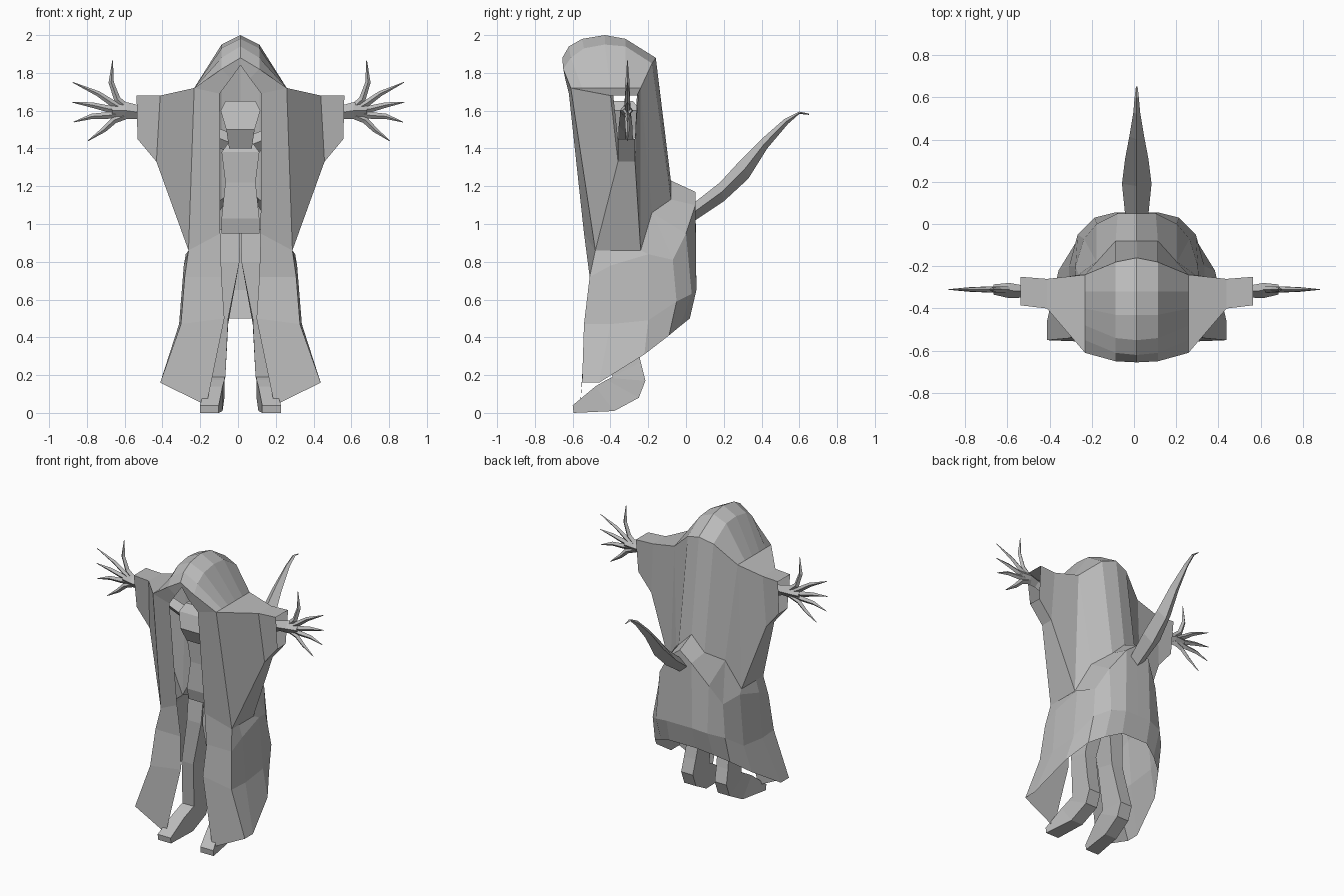
import bpy, bmesh
from mathutils import Vector

cube = bpy.data.objects.get("Cube")
if cube:
    bpy.data.objects.remove(cube, do_unlink=True)

CENTRE = .013  # symmetry plane of the figure

grey = bpy.data.materials.new("plain_grey")
grey.use_nodes = True
grey.diffuse_color = (.5, .5, .5, 1)
grey.node_tree.nodes["Principled BSDF"].inputs["Base Color"].default_value = (.5, .5, .5, 1)


def loft(name, rows, closed=False, caps=False, mirror=True, extra=()):
    """Bridge equal rows of points with flat faces; optionally mirror the result."""
    bm = bmesh.new()
    grid = [[bm.verts.new(p) for p in row] for row in rows]
    for a, b in zip(grid, grid[1:]):
        count = len(a)
        for i in range(count if closed else count - 1):
            j = (i + 1) % count
            bm.faces.new((a[i], a[j], b[j], b[i]))
    if caps:
        bm.faces.new(grid[0])
        bm.faces.new(grid[-1])
    for face in extra:
        bm.faces.new([bm.verts.new(p) for p in face])
    bmesh.ops.remove_doubles(bm, verts=bm.verts, dist=.0005)
    bmesh.ops.recalc_face_normals(bm, faces=bm.faces)
    mesh = bpy.data.meshes.new(name)
    bm.to_mesh(mesh)
    bm.free()
    mesh.materials.append(grey)
    obj = bpy.data.objects.new(name, mesh)
    obj.location.x = CENTRE
    bpy.context.collection.objects.link(obj)
    if mirror:
        mod = obj.modifiers.new("mirror", 'MIRROR')
        mod.use_clip = True
    return obj


def box_section(x, half, front_y, front_z, back_y, back_z):
    """Four-sided section of a leg or body, given its front and back heights."""
    return [(x - half, front_y, front_z), (x + half, front_y, front_z),
            (x + half, back_y, back_z), (x - half, back_y, back_z)]


def spike(name, path, radii, side, reach):
    """Tapered four-sided tube lying in the plane of the hand."""
    wrist = .54
    pts = [Vector((side * (wrist + (x - wrist) * reach), y, z)) for x, y, z in path]
    rows = []
    for i, p in enumerate(pts):
        along = (pts[min(i + 1, len(pts) - 1)] - pts[max(i - 1, 0)]).normalized()
        across = along.cross(Vector((0, 1, 0))).normalized() * radii[i]
        depth = Vector((0, radii[i] * .8, 0))
        rows.append([p + across, p + depth, p - across, p - depth])
    return loft(name, rows, closed=True, caps=True, mirror=False)


# Shared corners of the robe
shoulder_front, shoulder_back = (.245, -.61, 1.72), (.245, -.24, 1.72)
web_front, web_back = (.275, -.48, .86), (.275, -.24, .86)
cape_corner, cape_side, cape_mid = (.19, -.18, 1.06), (.1, -.08, 1.13), (0, -.08, 1.23)
nape_mid, nape_side = (0, -.16, 1.88), (.1, -.18, 1.85)
brow_mid, brow_side = (0, -.655, 1.88), (.1, -.65, 1.82)
knee_front, hem_front = (.315, -.54, .47), (.425, -.55, .16)

# Hood dome
loft("hood", [
    [brow_mid, (0, -.62, 1.94), (0, -.55, 1.98), (0, -.43, 2), (0, -.32, 1.98), nape_mid],
    [brow_side, (.1, -.61, 1.88), (.1, -.54, 1.93), (.1, -.43, 1.95), (.1, -.32, 1.94), nape_side],
    [shoulder_front, (.245, -.55, 1.72), (.245, -.48, 1.72), (.245, -.4, 1.72),
     (.245, -.32, 1.72), shoulder_back]])

# Cape down the back
loft("cape_back", [[nape_mid, nape_side, shoulder_back],
                   [cape_mid, cape_side, cape_corner]],
     extra=[(shoulder_back, cape_corner, web_back)])

# Open front panels, from the face opening down to the hem
loft("front_panel", [
    [(0, -.64, 1.84), (.05, -.64, 1.77), (.11, -.62, 1.69), (.107, -.54, .95),
     (.1, -.51, .72), (.085, -.53, .5), (.18, -.56, .04)],
    [brow_mid, brow_side, shoulder_front, web_front, (.295, -.51, .72), knee_front, hem_front]])

# Wide hanging sleeves with open cuffs
loft("sleeve", [
    [shoulder_front, shoulder_back, web_back, web_front],
    [(.425, -.4, 1.68), (.425, -.26, 1.68), (.445, -.27, 1.33), (.445, -.36, 1.33)],
    [(.55, -.385, 1.68), (.55, -.25, 1.68), (.545, -.27, 1.45), (.545, -.36, 1.45)]],
    closed=True)

# Rounded skirt, swept up at the back
loft("skirt", [
    [web_front, (.275, -.4, .86), web_back, cape_corner, cape_corner, cape_side, cape_mid],
    [(.295, -.51, .72), (.3, -.4, .78), (.29, -.2, .84), (.25, -.07, .81),
     (.19, 0, .95), (.09, .05, 1.1), (0, .05, 1.17)],
    [knee_front, (.325, -.4, .47), (.32, -.2, .49), (.28, -.05, .59),
     (.2, .03, .63), (.1, .055, .65), (0, .055, .65)],
    [hem_front, (.425, -.46, .16), (.37, -.22, .31), (.29, -.09, .41),
     (.2, -.03, .46), (.1, .02, .5), (0, .02, .5)]])

# Slim figure inside the robe
loft("torso", [box_section(0, w, f, z, b, z) for w, f, b, z in (
    (.1, -.42, -.18, .95), (.1, -.44, -.18, 1.03), (.08, -.43, -.2, 1.22),
    (.1, -.44, -.2, 1.38), (.05, -.4, -.24, 1.45))],
    closed=True, caps=True, mirror=False)
loft("head", [box_section(0, w, f, z, b, z) for w, f, b, z in (
    (.06, -.5, -.3, 1.4), (.075, -.55, -.25, 1.5), (.105, -.52, -.24, 1.6),
    (.08, -.48, -.28, 1.65))], closed=True, caps=True, mirror=False)

# Legs running into pointed boots
loft("leg", [box_section(*s) for s in (
    (.06, .058, -.4, .97, -.2, .97), (.06, .055, -.42, .8, -.24, .8),
    (.11, .045, -.42, .5, -.28, .47), (.125, .045, -.39, .19, -.24, .27),
    (.13, .045, -.4, .185, -.215, .17), (.13, .045, -.42, .175, -.25, .08),
    (.14, .045, -.48, .14, -.38, .01), (.165, .05, -.6, .04, -.595, 0))],
    closed=True, caps=True)

# Arms and clawed hands
fingers = {
    "thumb": ((.58, 1.6), (.645, 1.66), (.675, 1.75), (.668, 1.865)),
    "first_finger": ((.6, 1.6), (.67, 1.64), (.74, 1.69), (.865, 1.75)),
    "second_finger": ((.6, 1.6), (.69, 1.61), (.77, 1.63), (.868, 1.645)),
    "third_finger": ((.6, 1.59), (.69, 1.575), (.77, 1.57), (.86, 1.54)),
    "fourth_finger": ((.59, 1.58), (.66, 1.55), (.71, 1.5), (.79, 1.44)),
}
for label, side, reach in (("left", 1, 1), ("right", -1, 1.07)):
    spike(label + "_arm", [(.06, -.32, 1.42), (.3, -.32, 1.52), (.53, -.32, 1.59),
                           (.6, -.315, 1.6), (.67, -.31, 1.6)],
          (.05, .045, .035, .045, .03), side, reach)
    for finger, path in fingers.items():
        spike(label + "_" + finger, [(x, -.31, z) for x, z in path],
              (.02, .018, .014, .002), side, reach)

# Curved tail: flattened four-sided sections of upper edge, sides and lower edge
loft("tail", [[(0, uy, uz), (w, (uy + ly) / 2, (uz + lz) / 2), (0, ly, lz),
               (-w, (uy + ly) / 2, (uz + lz) / 2)]
              for w, uy, uz, ly, lz in (
    (.055, .04, 1.11, .05, 1.02), (.07, .18, 1.22, .2, 1.12), (.055, .29, 1.34, .33, 1.24),
    (.035, .4, 1.45, .43, 1.4), (.016, .52, 1.555, .54, 1.53),
    (.01, .6, 1.595, .6, 1.583), (.004, .65, 1.585, .65, 1.578))],
     closed=True, caps=True, mirror=False)
